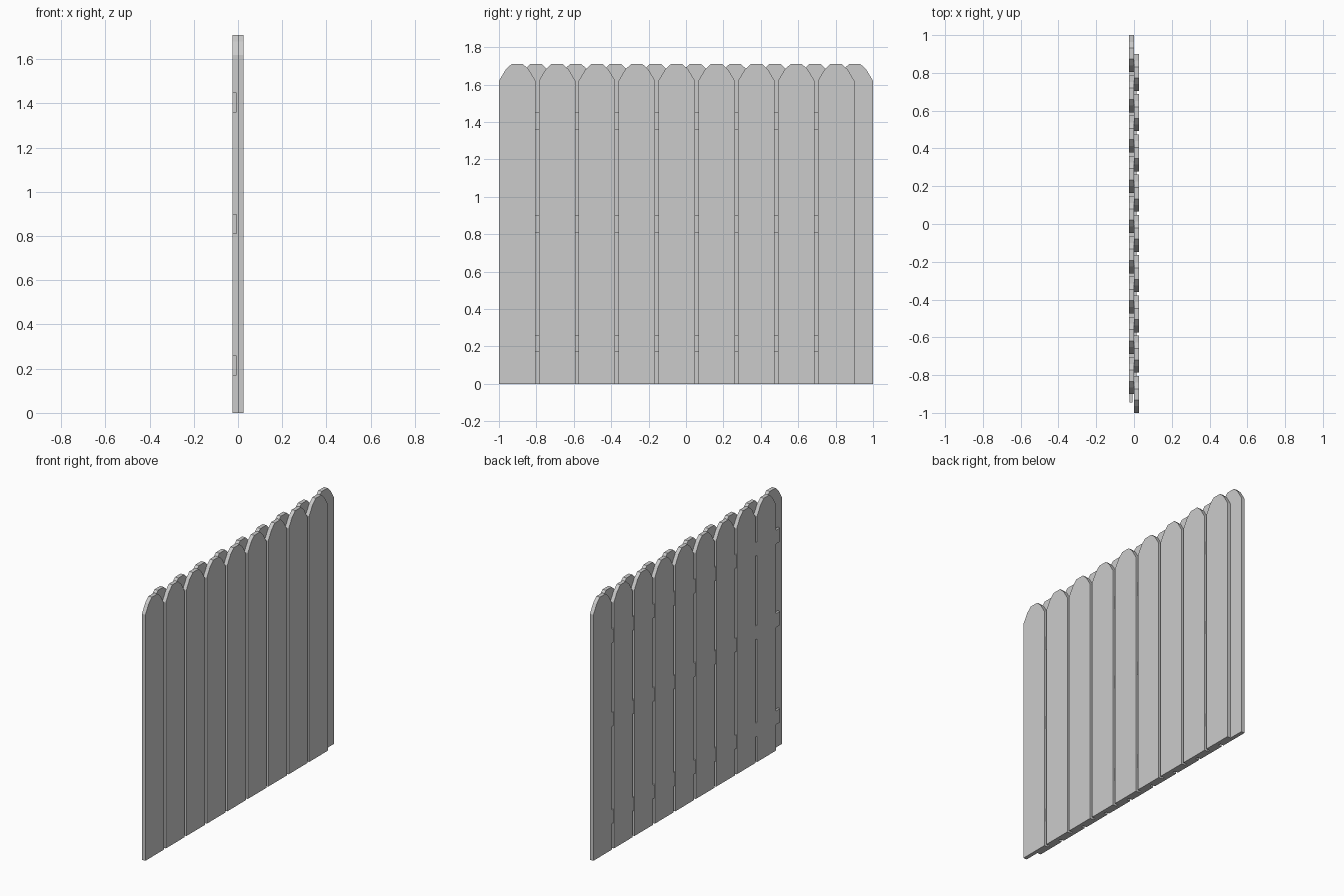
import bpy, bmesh

if "Cube" in bpy.data.objects:
    bpy.data.objects.remove(bpy.data.objects["Cube"])

PITCH = 0.2131
HALF_W = 0.0977
COUNT = 9


def prism(name, pts, vec):
    """Extrude a flat polygon along a vector."""
    bm = bmesh.new()
    face = bm.faces.new([bm.verts.new(p) for p in pts])
    ext = bmesh.ops.extrude_face_region(bm, geom=[face])
    verts = [g for g in ext["geom"] if isinstance(g, bmesh.types.BMVert)]
    bmesh.ops.translate(bm, verts=verts, vec=vec)
    bmesh.ops.recalc_face_normals(bm, faces=bm.faces)
    me = bpy.data.meshes.new(name)
    bm.to_mesh(me)
    bm.free()
    ob = bpy.data.objects.new(name, me)
    bpy.context.collection.objects.link(ob)
    return ob


# half outline of a board with a faceted rounded top
half = [(HALF_W, 0), (HALF_W, 1.62), (0.062, 1.68), (0.03, 1.71)]
outline = half + [(-y, z) for y, z in reversed(half)]


def board(name, x, yc):
    prism(name, [(x, yc + y, z) for y, z in outline], (0.0255, 0, 0))


# two staggered layers of boards
for i in range(COUNT):
    yc = -1 + HALF_W + i * PITCH
    board(f"front_board_{i + 1}", 0.0, yc)
    board(f"back_board_{i + 1}", -0.0255, -yc)

# three horizontal rails filling the gaps, stepped at one end
plan = [(-0.0245, -0.945), (-0.007, -0.945), (-0.007, -0.88),
        (0.012, -0.88), (0.012, 0.88), (-0.0245, 0.88)]
for i, z in enumerate((0.17, 0.81, 1.36)):
    prism(f"rail_{i + 1}", [(x, y, z) for x, y in plan], (0, 0, 0.09))
